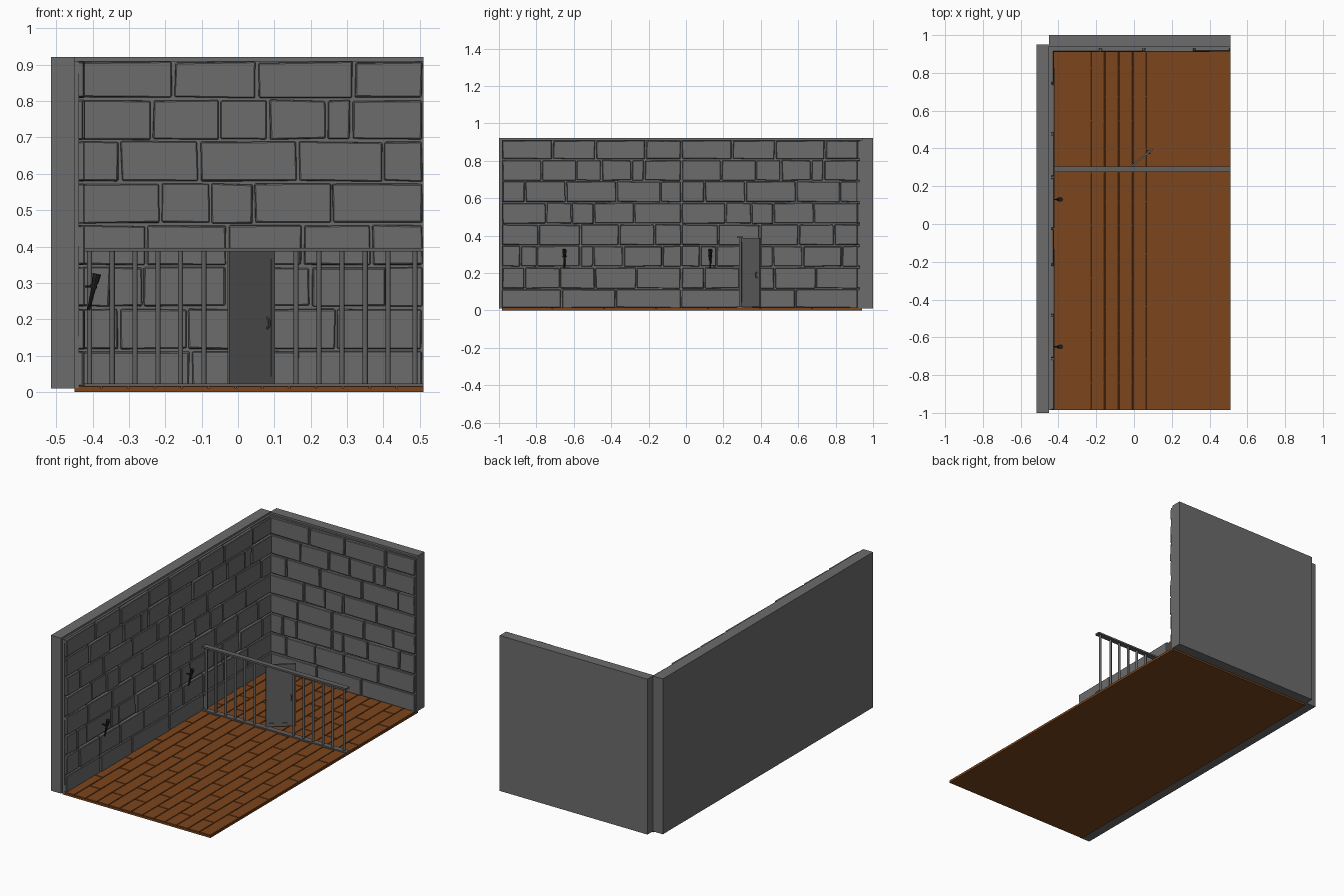
import bpy, bmesh, math, random
from mathutils import Vector, Matrix

if "Cube" in bpy.data.objects:
    bpy.data.objects.remove(bpy.data.objects["Cube"])

random.seed(4)


def material(name, rgb):
    m = bpy.data.materials.new(name)
    m.diffuse_color = (*rgb, 1)
    m.use_nodes = True
    m.node_tree.nodes["Principled BSDF"].inputs["Base Color"].default_value = m.diffuse_color
    return m


STONE = material("stone", (0.15, 0.15, 0.15))
IRON = material("iron", (0.12, 0.12, 0.12))
DARK = material("dark_iron", (0.015, 0.015, 0.015))
WOOD = material("wood", (0.2, 0.06, 0.012))


def add_box(bm, lo, hi):
    lo, hi = Vector(lo), Vector(hi)
    mat = Matrix.Translation((lo + hi) / 2) @ Matrix.Diagonal((*(hi - lo), 1))
    return bmesh.ops.create_cube(bm, size=1, matrix=mat)["verts"]


def add_rod(bm, a, b, r1, r2, sides=8):
    a, b = Vector(a), Vector(b)
    rot = (b - a).to_track_quat('Z', 'Y').to_matrix().to_4x4()
    bmesh.ops.create_cone(bm, cap_ends=True, segments=sides, radius1=r1, radius2=r2,
                          depth=(b - a).length, matrix=Matrix.Translation((a + b) / 2) @ rot)


def finish(bm, name, mat, loc=(0, 0, 0), rot=0):
    me = bpy.data.meshes.new(name)
    bm.to_mesh(me)
    bm.free()
    me.materials.append(mat)
    return place(me, name, loc, rot)


def place(me, name, loc, rot=0):
    ob = bpy.data.objects.new(name, me)
    ob.location = loc
    ob.rotation_euler.z = rot
    bpy.context.collection.objects.link(ob)
    return ob


def bevel(ob, width):
    mod = ob.modifiers.new("bevel", 'BEVEL')
    mod.width = width
    mod.segments = 1


# Plain wall slabs
for name, lo, hi in (("left_wall", (-0.515, -1, 0.01), (-0.45, 0.95, 0.922)),
                     ("back_wall", (-0.45, 0.94, 0.01), (0.51, 1, 0.922))):
    bm = bmesh.new()
    add_box(bm, lo, hi)
    finish(bm, name, STONE)

# Stone block facing: joints per course from the bottom up, local x along wall, -y outward
WIDTH = 0.96
COURSES = [0, 0.104, 0.221, 0.335, 0.45, 0.565, 0.681, 0.795, 0.9]
JOINTS = [
    (0.32, 0.61),
    (0.123, 0.31, 0.5, 0.72),
    (0.1, 0.188, 0.42, 0.49, 0.65, 0.86),
    (0.197, 0.42, 0.628, 0.817),
    (0.238, 0.374, 0.493, 0.707),
    (0.125, 0.344, 0.614, 0.85),
    (0.212, 0.398, 0.534, 0.694, 0.762),
    (0.273, 0.502, 0.768),
]
GAP = 0.004
bm = bmesh.new()
for z0, z1, cuts in zip(COURSES, COURSES[1:], JOINTS):
    edges = [0, *cuts, WIDTH]
    for x0, x1 in zip(edges, edges[1:]):
        depth = random.uniform(0.028, 0.034)
        for v in add_box(bm, (x0 + GAP, -depth, z0 + GAP), (x1 - GAP, -0.01, z1 - GAP)):
            v.co.x += random.uniform(-0.003, 0.003)
            v.co.z += random.uniform(-0.0025, 0.0025)
blocks = finish(bm, "back_stone_blocks", STONE, (-0.45, 0.945, 0.011))
bevel(blocks, 0.003)
bm = bmesh.new()
add_box(bm, (0, -0.017, 0), (WIDTH, 0, 0.9))
mortar = finish(bm, "back_mortar", STONE, (-0.45, 0.945, 0.011))
for i, y in enumerate((-0.985, -0.025)):
    side = place(blocks.data, f"left_stone_blocks_{i + 1}", (-0.455, y, 0.011), math.pi / 2)
    bevel(side, 0.003)
    place(mortar.data, f"left_mortar_{i + 1}", (-0.455, y, 0.011), math.pi / 2)

# Floor base and staggered planks
X0, X1, Y0, Y1 = -0.45, 0.51, -0.985, 0.94
bm = bmesh.new()
add_box(bm, (X0, Y0, 0), (X1, Y1, 0.011))
finish(bm, "floor_base", WOOD)
bm = bmesh.new()
pitch, length, g = (X1 - X0) / 13, 0.278, 0.002
for i in range(13):
    y = 0.675 + 2 * length - (0.127 if i % 2 else 0)
    while y > Y0:
        lo, hi = max(y - length, Y0), min(y, Y1)
        if hi - lo > 0.01:
            add_box(bm, (X0 + i * pitch + g, lo + g, 0.005),
                    (X0 + (i + 1) * pitch - g, hi - g, 0.016))
        y -= length
bevel(finish(bm, "floor_planks", WOOD), 0.001)

# Cell bars with flat rails
bm = bmesh.new()
for z0, z1 in ((0.014, 0.023), (0.386, 0.396)):
    add_box(bm, (-0.425, 0.274, z0), (0.51, 0.305, z1))
finish(bm, "bar_rails", IRON)
bm = bmesh.new()
for x in (-0.408, -0.346, -0.283, -0.22, -0.158, -0.094, 0.16, 0.223, 0.286, 0.35, 0.413, 0.487):
    add_rod(bm, (x, 0.29, 0.02), (x, 0.29, 0.39), 0.007, 0.007, 12)
bars = finish(bm, "cell_bars", IRON)
for p in bars.data.polygons:
    p.use_smooth = len(p.vertices) == 4

# Open door: leaf, raised border and handles, hinged at local x = 0
HINGE, SWING = (-0.026, 0.294, 0.022), math.radians(40)
L, H, T, B = 0.162, 0.364, 0.005, 0.012
bm = bmesh.new()
add_box(bm, (B, -T * 0.5, B), (L - B, T * 0.5, H - B))
for lo, hi in (((0, -T, 0), (B, T, H)), ((L - B, -T, 0), (L, T, H)),
               ((B, -T, 0), (L - B, T, B * 1.7)), ((B, -T, H - B * 1.7), (L - B, T, H))):
    add_box(bm, lo, hi)
finish(bm, "cell_door", IRON, HINGE, SWING)
bm = bmesh.new()
hx = L - 0.026
for s in (-1, 1):
    pts = [(hx, s * 0.002, 0.153), (hx, s * 0.012, 0.159), (hx, s * 0.012, 0.176), (hx, s * 0.002, 0.182)]
    for a, b in zip(pts, pts[1:]):
        add_rod(bm, a, b, 0.003, 0.003)
finish(bm, "door_handles", IRON, HINGE, SWING)

# Wall torches: tilted shaft, flared head and wall bracket
for i, y in enumerate((-0.65, 0.13)):
    bm = bmesh.new()
    add_rod(bm, (-0.411, y, 0.225), (-0.394, y, 0.3), 0.004, 0.007)
    add_rod(bm, (-0.394, y, 0.298), (-0.388, y, 0.325), 0.009, 0.012)
    add_rod(bm, (-0.43, y, 0.29), (-0.392, y, 0.29), 0.003, 0.003)
    add_rod(bm, (-0.399, y, 0.286), (-0.396, y, 0.294), 0.01, 0.01)
    finish(bm, f"torch_{i + 1}", DARK)
